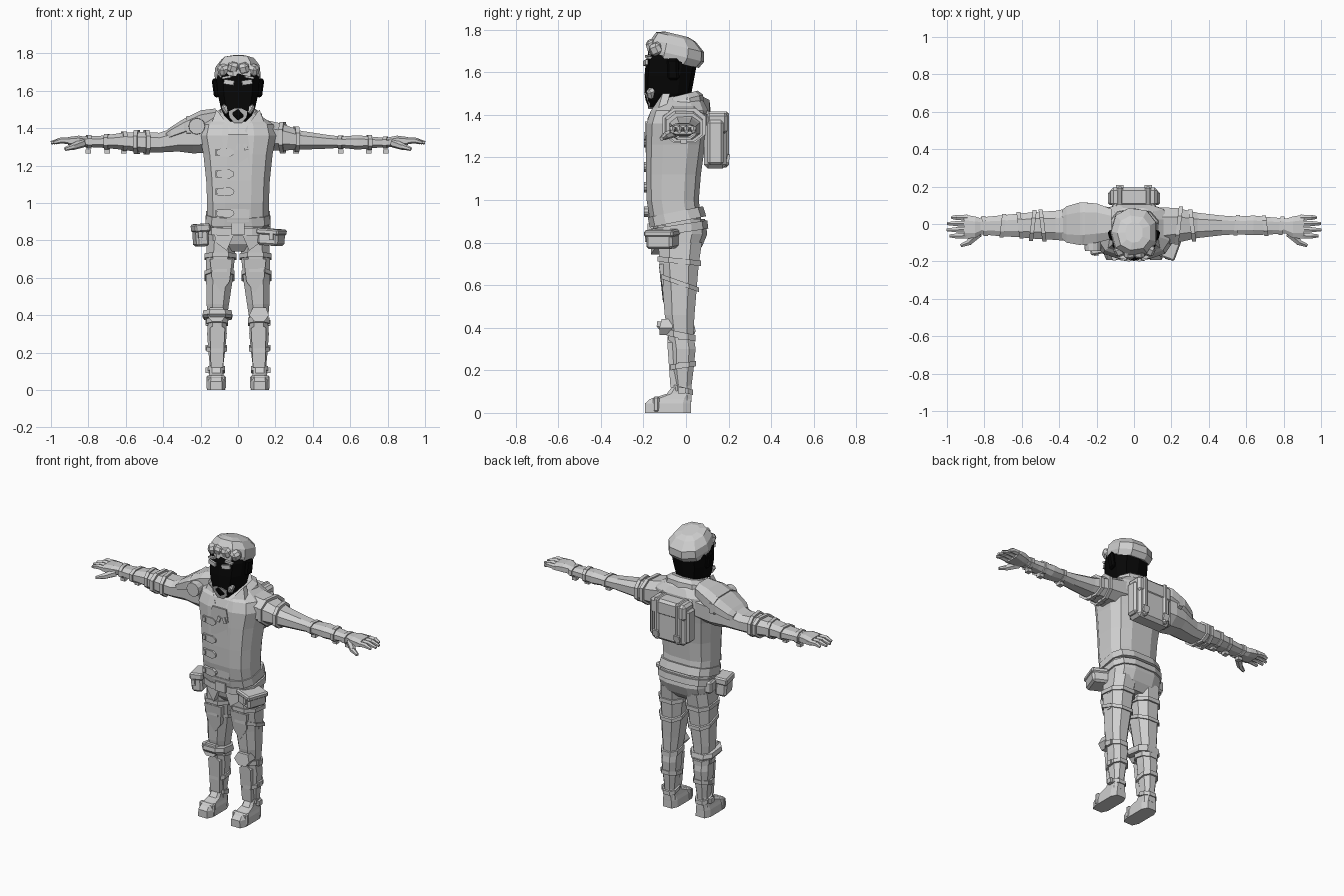
import bpy, bmesh, math
from mathutils import Vector, Matrix


def material(name, v):
    m = bpy.data.materials.new(name)
    m.diffuse_color = (v, v, v, 1)
    return m


GREY = material("light grey", 0.62)
BLACK = material("black", 0.002)


def finish(name, bm, mat=GREY):
    bmesh.ops.recalc_face_normals(bm, faces=bm.faces)
    me = bpy.data.meshes.new(name)
    bm.to_mesh(me)
    bm.free()
    me.materials.append(mat)
    ob = bpy.data.objects.new(name, me)
    bpy.context.collection.objects.link(ob)
    return ob


def loft(name, stations, n=10, e=0.8, axis='z', s=1, tilt=0, mat=GREY):
    """Skin rings (t, a_min, a_max, b_min, b_max) along z (a=x, b=y) or x (a=y, b=z)."""
    dirs = []
    for i in range(n):
        t = 2 * math.pi * (i + 0.5) / n
        c, d = math.cos(t), math.sin(t)
        dirs.append((math.copysign(abs(c) ** e, c), math.copysign(abs(d) ** e, d)))
    mc, md = max(p[0] for p in dirs), max(p[1] for p in dirs)
    bm = bmesh.new()
    rings = []
    for t, a0, a1, b0, b1 in stations:
        ring = []
        for c, d in dirs:
            a = (a0 + a1) / 2 + (a1 - a0) / 2 * c / mc
            b = (b0 + b1) / 2 + (b1 - b0) / 2 * d / md
            ring.append(bm.verts.new((a * s, b, t + tilt * b) if axis == 'z'
                                     else (s * (t + tilt * a), a, b)))
        rings.append(ring)
    for r, q in zip(rings, rings[1:]):
        for i in range(n):
            bm.faces.new((r[i], r[(i + 1) % n], q[(i + 1) % n], q[i]))
    bm.faces.new(rings[0])
    bm.faces.new(rings[-1])
    return finish(name, bm, mat)


def band(name, st, t, w, g, **kw):
    """Strap of width w that stands g proud of a lofted limb at t."""
    st = sorted(st)
    for p, q in zip(st, st[1:]):
        if p[0] <= t <= q[0]:
            f = (t - p[0]) / (q[0] - p[0])
            v = [x + (y - x) * f for x, y in zip(p, q)]
    r = (v[1] - g, v[2] + g, v[3] - g, v[4] + g)
    loft(name, [(t - w / 2, *r), (t + w / 2, *r)], **kw)


def box(name, c, size, rot=(0, 0, 0), bev=0, mat=GREY):
    bm = bmesh.new()
    bmesh.ops.create_cube(bm, size=1)
    bmesh.ops.scale(bm, vec=size, verts=bm.verts)
    if bev:
        bmesh.ops.bevel(bm, geom=bm.edges[:], offset=bev, segments=1, affect='EDGES')
    for i, k in enumerate('XYZ'):
        bmesh.ops.rotate(bm, matrix=Matrix.Rotation(math.radians(rot[i]), 3, k), verts=bm.verts)
    bmesh.ops.translate(bm, vec=c, verts=bm.verts)
    return finish(name, bm, mat)


def plate(name, pts, y, th, s=1):
    """Extruded x-z outline; each point may carry its own y offset."""
    bm = bmesh.new()
    front = [bm.verts.new((p[0] * s, y + (p[2] if len(p) > 2 else 0), p[1])) for p in pts]
    back = [bm.verts.new(v.co + Vector((0, th, 0))) for v in front]
    n = len(pts)
    bm.faces.new(front)
    bm.faces.new(back)
    for i in range(n):
        bm.faces.new((front[i], front[(i + 1) % n], back[(i + 1) % n], back[i]))
    return finish(name, bm)


def bar(name, p, q, r1, r2, n=6):
    """Tapered rod from p to q."""
    p, q = Vector(p), Vector(q)
    bm = bmesh.new()
    m = Matrix.Translation((p + q) / 2) @ (q - p).to_track_quat('Z', 'Y').to_matrix().to_4x4()
    bmesh.ops.create_cone(bm, cap_ends=True, segments=n, radius1=r1, radius2=r2,
                          depth=(q - p).length, matrix=m)
    return finish(name, bm)


# Jacket, hem and belt
torso = [(0.88, -.165, .165, -.165, .075), (1.0, -.165, .165, -.185, .06),
         (1.12, -.17, .17, -.188, .07), (1.26, -.185, .185, -.188, .09),
         (1.36, -.205, .205, -.185, .105), (1.42, -.19, .19, -.165, .105),
         (1.46, -.13, .13, -.13, .085), (1.49, -.08, .08, -.1, .05)]
loft("jacket", torso, 12, .65)
loft("jacket_hem", [(.905, -.175, .175, -.17, .095), (.955, -.17, .17, -.18, .08)], 12, .65, tilt=.2)
hips = [(.74, -.1, .1, -.1, .04), (.78, -.165, .165, -.135, .075), (.84, -.165, .165, -.15, .1), (.91, -.165, .165, -.16, .09)]
loft("hips", hips, 12, .65)
loft("belt", [(.85, -.175, .175, -.165, .105), (.89, -.175, .175, -.165, .1)], 12, .65, tilt=.15)
plate("belt_buckle", [(-.035, .83), (.035, .83), (.035, .89), (-.035, .89)], -.182, .03)
for s in (-1, 1):
    plate("jacket_flap", [(.01, .86), (.13, .86, .02), (.12, .79, .03), (.06, .745)], -.165, .05, s)

# Jacket front panel, clasps and chest clip
plate("front_panel", [(-.06, .9, .015), (.06, .9, .015), (.062, 1.3), (.05, 1.37), (-.05, 1.37), (-.06, 1.3)], -.192, .03)
for z in (1.27, 1.155, 1.06, .945):
    plate("clasp_strap", [(-.12, z - .018, .012), (-.045, z - .024), (-.025, z - .012), (-.02, z),
                          (-.025, z + .012), (-.045, z + .024), (-.12, z + .018, .012)], -.198, .035)
    box("clasp_pin", (-.105, -.188, z), (.02, .016, .025))
for x in (0, .04):
    box("chest_clip", (x, -.188, 1.3), (.02, .02, .035), (0, 20 - 1000 * x, 0))

# Collar
loft("collar", [(1.43, -.14, .14, -.135, .085), (1.475, -.125, .125, -.125, .08),
                (1.5, -.095, .095, -.11, .055)], 10, .8, tilt=.25)
for s in (-1, 1):
    plate("lapel", [(.115, 1.5, .07), (.055, 1.42, .015), (.035, 1.385), (.085, 1.345), (.12, 1.36, .01),
                    (.14, 1.43, .05)], -.18, .035, s)

# Head, ears, cap and face patches
loft("neck", [(1.38, -.06, .06, -.11, .01), (1.5, -.065, .065, -.12, .02)], 8, mat=BLACK)
loft("head", [(1.435, -.04, .04, -.175, -.1), (1.47, -.075, .075, -.19, -.02), (1.5, -.09, .09, -.195, .025),
              (1.58, -.108, .108, -.195, .04), (1.66, -.115, .115, -.188, .055), (1.72, -.1, .1, -.165, .055)],
     10, .75, mat=BLACK)
loft("cap", [(1.635, -.112, .112, -.18, .06), (1.67, -.12, .12, -.178, .085), (1.715, -.115, .115, -.165, .085),
             (1.755, -.085, .085, -.14, .045), (1.768, -.045, .045, -.1, .01)], 9, .85, tilt=-.24)
for x, z, r in ((-.075, 1.71, -15), (-.025, 1.725, 12), (.03, 1.72, -10), (.08, 1.71, 15)):
    box("cap_fold", (x, -.162 + abs(x) * .3, z), (.06, .06, .06), (20, r, -x * 300), .015)
for s in (-1, 1):
    box("ear", (s * .118, -.06, 1.615), (.025, .055, .1), (0, s * 8, s * -15), .01, BLACK)
    box("eye_patch", (s * .048, -.19, 1.645), (.055, .012, .025), (0, s * -8, s * 12))
    box("brow", (s * .06, -.176, 1.672), (.05, .02, .012), (0, s * 10, s * 15))
    box("jaw_patch", (s * .062, -.155, 1.505), (.035, .06, .055), (25, s * 25, s * 30), .012)
plate("chin_patch", [(-.045, 1.455, .02), (-.02, 1.428, .02), (.02, 1.428, .02), (.045, 1.455, .02),
                     (.05, 1.49, .01), (.02, 1.505), (-.02, 1.505), (-.05, 1.49, .01)], -.197, .04)

# Arms, straps, hands
arm_r = [(.12, -.12, .09, 1.27, 1.45), (.24, -.11, .1, 1.265, 1.44), (.32, -.095, .09, 1.275, 1.41),
         (.42, -.085, .07, 1.27, 1.375), (.52, -.08, .065, 1.27, 1.38), (.62, -.07, .055, 1.285, 1.375),
         (.72, -.065, .045, 1.295, 1.36), (.82, -.055, .035, 1.3, 1.355)]
arm_l = [(.12, -.12, .09, 1.28, 1.45), (.23, -.1, .085, 1.28, 1.425), (.34, -.075, .06, 1.285, 1.385),
         (.47, -.06, .045, 1.29, 1.365), (.55, -.055, .04, 1.295, 1.355), (.64, -.06, .045, 1.285, 1.362),
         (.74, -.055, .035, 1.295, 1.352), (.82, -.05, .03, 1.3, 1.345)]
for s, st, straps in ((-1, arm_r, (.49, .54, .61, .7, .8)), (1, arm_l, (.24, .31, .55, .7, .79))):
    loft("arm", st, 8, .8, 'x', s)
    for i, t in enumerate(straps):
        band("arm_strap", st, t, .022, .012 if i < 2 else .007, n=8, axis='x', s=s, tilt=.12 * (-1) ** i)
        box("arm_strap_buckle", (s * t, -.01, 1.275), (.03, .03, .02))
    loft("palm", [(.8, -.045, .025, 1.302, 1.35), (.85, -.075, .04, 1.302, 1.36), (.91, -.078, .05, 1.31, 1.352)],
         8, .7, 'x', s)
    for i, tip in enumerate((.985, 1.0, .998, .975)):
        y = -.062 + i * .032
        bar("finger", (s * .89, y, 1.332), (s * .95, y * 1.03, 1.334), .018, .016)
        bar("fingertip", (s * .945, y * 1.03, 1.334), (s * tip, y * 1.03, 1.322), .016, .009)
    bar("thumb", (s * .83, -.05, 1.32), (s * .885, -.1, 1.3), .024, .018)
    bar("thumb_tip", (s * .88, -.098, 1.302), (s * .925, -.115, 1.288), .017, .01)

# Layered shoulder guard on one side
loft("shoulder_guard", [(.12, -.08, .08, 1.42, 1.505), (.2, -.1, .11, 1.39, 1.495), (.29, -.112, .115, 1.36, 1.45),
                        (.36, -.1, .095, 1.34, 1.405), (.385, -.08, .075, 1.33, 1.385)], 8, .7, 'x', -1)
band("shoulder_guard_rim", [(.1, -.08, .08, 1.42, 1.5), (.3, -.11, .115, 1.34, 1.445)], .26, .03, .008,
     n=8, e=.7, axis='x', s=-1)
bar("shoulder_disc", (-.22, -.145, 1.41), (-.22, -.09, 1.41), .043, .045, 12)

# Legs, straps, boots
leg = [(.05, .075, .155, -.06, .025), (.12, .08, .15, -.055, .025), (.2, .07, .158, -.07, .035),
       (.3, .06, .165, -.075, .045), (.37, .062, .16, -.085, .035), (.46, .048, .168, -.1, .04),
       (.58, .03, .17, -.11, .05), (.7, .018, .172, -.125, .06), (.8, .01, .165, -.13, .075)]
for s in (-1, 1):
    loft("leg", leg, 8, .8, s=s)
    for t, w, k in ((.71, .025, -.1), (.6, .022, -.35), (.36, .03, -.2), (.225, .025, .15), (.105, .025, -.25)):
        band("leg_strap", leg, t, w, .009, n=8, s=s, tilt=k)
        box("leg_strap_buckle", (s * .163, -.02, t), (.022, .035, .03))
    plate("thigh_panel", [(.03, .7), (.15, .7), (.14, .6, .015), (.09, .52, .02), (.045, .58, .015)], -.128, .03, s)
    plate("shin_guard", [(.08, .12, .015), (.145, .12, .015), (.15, .33), (.115, .36), (.07, .33)], -.088, .04, s)
    loft("boot", [(0, .068, .165, -.192, .024), (.045, .07, .163, -.192, .024), (.065, .075, .158, -.17, .025),
                  (.09, .08, .153, -.09, .025), (.13, .082, .15, -.06, .02)], 8, .5, s=s)
    box("boot_strap", (s * .117, -.14, .04), (.104, .03, .075), (0, 0, 0), .008)
    plate("knee_guard", [(.06, .4), (.09, .365), (.14, .365), (.165, .4), (.15, .44, .01), (.08, .44, .01)], -.125, .06, s)
# Heavier flange above one knee guard
loft("knee_flange", [(.375, .035, .18, -.125, .04), (.39, .03, .19, -.138, .045), (.415, .035, .185, -.135, .04)],
     8, .7, s=-1, tilt=-.12)

# Hip pouches with lids
for c, size, r in (((.178, -.11, .815), (.115, .13, .085), (0, 4, -20)), ((-.2, -.1, .825), (.07, .11, .115), (0, -4, 12))):
    box("pouch", c, size, r, .012)
    box("pouch_lid", (c[0], c[1], c[2] + size[2] * .36), (size[0] + .014, size[1] + .014, size[2] * .38), r, .008)
    box("pouch_clasp", (c[0] * 1.01, c[1] - size[1] / 2 - .006, c[2] + .005), (.022, .018, .035), r)
box("rear_pouch", (-.17, .0, .845), (.05, .07, .075), (0, 0, 10), .01)

# Backpack, flap, pocket straps and shoulder straps
box("backpack", (0, .138, 1.278), (.24, .105, .26), (0, 0, 0), .018)
box("backpack_flap", (0, .145, 1.36), (.25, .1, .1), (0, 0, 0), .015)
for s in (-1, 1):
    box("backpack_side_pocket", (s * .122, .138, 1.27), (.036, .075, .21), (0, 0, 0), .012)
    box("backpack_strap", (s * .075, .144, 1.285), (.032, .114, .262), (0, 0, 0), .01)
    box("backpack_buckle", (s * .075, .198, 1.195), (.04, .012, .04), (-10, 0, 0))
    bar("shoulder_strap", (s * .095, .1, 1.40), (s * .11, .0, 1.475), .018, .018, 4)
